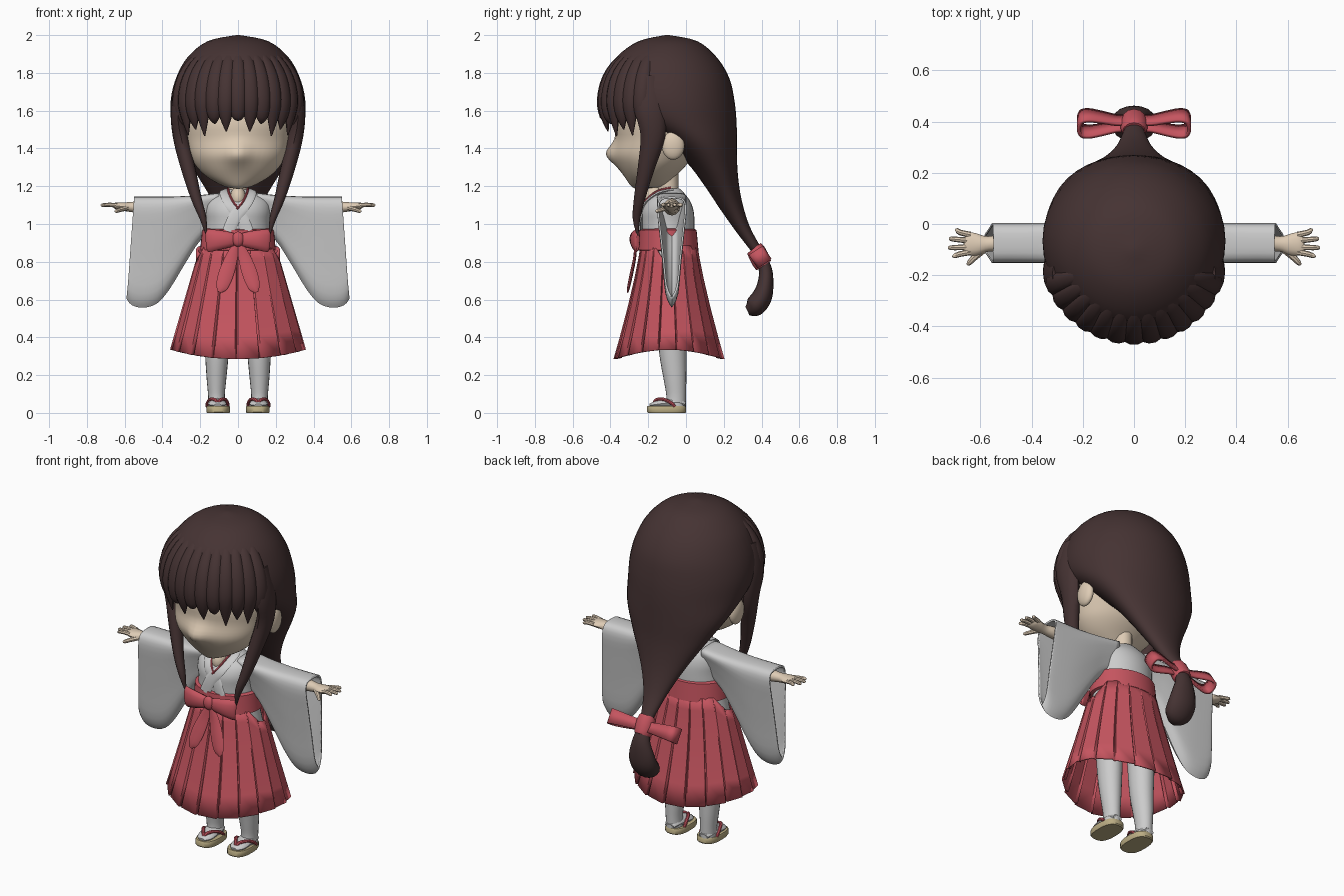
import bpy, bmesh, math
from mathutils import Vector as V

def material(name, rgb):
    m = bpy.data.materials.new(name)
    m.diffuse_color = (*rgb, 1)
    return m

HAIR = material("dark_brown", (.06, .033, .033))
RED = material("red_cloth", (.56, .09, .115))
SKIN = material("skin", (.73, .6, .46))
STRAW = material("straw", (.5, .42, .23))

def loft(name, rings, mat=None, cap=True, angle=40, mirror=False, thick=0):
    """Skin a list of closed rings into one mesh object."""
    bm = bmesh.new()
    vs = [[bm.verts.new(p) for p in r] for r in rings]
    n = len(vs[0])
    for a, b in zip(vs, vs[1:]):
        for i in range(n):
            bm.faces.new((a[i], a[(i + 1) % n], b[(i + 1) % n], b[i]))
    if cap:
        bm.faces.new(vs[0])
        bm.faces.new(vs[-1])
    bmesh.ops.recalc_face_normals(bm, faces=bm.faces)
    me = bpy.data.meshes.new(name)
    bm.to_mesh(me)
    bm.free()
    me.shade_smooth()
    me.set_sharp_from_angle(angle=math.radians(angle))
    if mat:
        me.materials.append(mat)
    ob = bpy.data.objects.new(name, me)
    bpy.context.collection.objects.link(ob)
    if thick:
        s = ob.modifiers.new("thickness", 'SOLIDIFY')
        s.thickness, s.offset = thick, 0
    if mirror:
        ob.modifiers.new("mirror", 'MIRROR').use_mirror_merge = False
    return ob

def spline(rows, k=4):
    """Catmull-Rom resampling of rows of numbers."""
    out = []
    for i in range(len(rows) - 1):
        p0, p1, p2 = rows[max(i - 1, 0)], rows[i], rows[i + 1]
        p3 = rows[min(i + 2, len(rows) - 1)]
        for j in range(k):
            t = j / k
            out.append([.5 * (2*b + (c - a)*t + (2*a - 5*b + 4*c - d)*t*t + (3*b - a - 3*c + d)*t**3)
                        for a, b, c, d in zip(p0, p1, p2, p3)])
    return out + [list(rows[-1])]

def ellipse(c, u, v, n=20, p=1):
    f = lambda w: math.copysign(abs(w) ** p, w)
    return [c + u * f(math.cos(2*math.pi*i/n)) + v * f(math.sin(2*math.pi*i/n)) for i in range(n)]

def tube(name, rows, mat=None, side=(1, 0, 0), n=12, k=4, **kw):
    """Sweep an ellipse; rows are x, y, z, half width along side, half depth."""
    rows = spline(rows, k)
    rings = []
    for i, r in enumerate(rows):
        t = (V(rows[min(i + 1, len(rows) - 1)][:3]) - V(rows[max(i - 1, 0)][:3])).normalized()
        u = V(side)
        u = (u - t * u.dot(t)).normalized()
        rings.append(ellipse(V(r[:3]), u * max(r[3], .002), t.cross(u) * max(r[4], .002), n))
    return loft(name, rings, mat, **kw)

def stack(name, rows, mat=None, n=32, k=4, p=1, **kw):
    """Rings spanning front point (y, z) to back point (y, z) with half width w."""
    rings = []
    for yf, zf, yb, zb, w in spline(rows, k):
        c, b = V((0, (yf + yb)/2, (zf + zb)/2)), V((0, (yb - yf)/2, (zb - zf)/2))
        rings.append(ellipse(c, V((max(w, .001), 0, 0)), b, n, p))
    return loft(name, rings, mat, **kw)

def ball(name, c, r, mat, mirror=False):
    rings = [ellipse(V((c[0], c[1], c[2] + r[2]*math.cos(a))), V((r[0]*math.sin(a), 0, 0)),
                     V((0, r[1]*math.sin(a), 0)), 20) for a in [.02 + i*3.1/12 for i in range(13)]]
    return loft(name, rings, mat, mirror=mirror)

# Head with a pointed nose, ears, neck
head = stack("head", [(-.26, 1.185, -.22, 1.19, .01), (-.29, 1.2, -.12, 1.2, .075), (-.325, 1.25, -.06, 1.25, .165),
    (-.36, 1.31, 0, 1.31, .225), (-.382, 1.37, .04, 1.37, .255), (-.372, 1.45, .08, 1.45, .275),
    (-.375, 1.55, .1, 1.55, .285), (-.33, 1.7, .1, 1.7, .26), (-.2, 1.85, 0, 1.85, .08)], SKIN, n=48)
for v in head.data.vertices:
    if v.co.y < -.2:
        v.co.y -= .042 * math.exp(-(v.co.x/.06)**2 - ((v.co.z - 1.37)/.06)**2)
ball("ear", (.287, -.068, 1.415), (.03, .06, .075), SKIN, True)
tube("neck", [(0, -.1, 1.1, .065, .065), (0, -.095, 1.18, .052, .055), (0, -.1, 1.28, .055, .06)], SKIN)

# Hair cap sweeping back into the tail
stack("hair_cap", [(-.11, 2, -.09, 2, .01), (-.25, 1.968, .06, 1.968, .16), (-.36, 1.89, .165, 1.88, .265),
    (-.41, 1.79, .23, 1.77, .325), (-.41, 1.68, .257, 1.65, .355), (-.35, 1.58, .268, 1.53, .352),
    (-.16, 1.47, .27, 1.4, .318), (0, 1.33, .273, 1.28, .245), (.1, 1.2, .288, 1.16, .168),
    (.18, 1.08, .312, 1.06, .108), (.265, .96, .345, .97, .064), (.35, .85, .40, .87, .035)], HAIR, n=40)
tube("tail_tuft", [(0, .385, .83, .035, .035), (0, .42, .76, .05, .035), (0, .42, .68, .075, .043),
    (0, .40, .61, .085, .054), (0, .36, .56, .075, .053), (0, .325, .54, .03, .025)], HAIR, n=16)

# Fringe locks fanned around the forehead
TIPS = (1.55, 1.49, 1.53, 1.465, 1.5, 1.47, 1.52)
for i in range(-6, 7):
    a = math.radians(11 * i)
    s = 1 - .004 * abs(i)
    rows = [(s*.36*r*math.sin(a), -.1 - .35*r*math.cos(a), z, w, d) for r, z, w, d in
            [(.4, 1.945, .015, .008), (.72, 1.875, .03, .018), (.91, 1.775, .042, .026),
             (.98, 1.66, .045, .03), (.955, 1.57, .034, .024), (.91, TIPS[abs(i)], .003, .003)]]
    tube("fringe_lock", rows, HAIR, (math.cos(a), math.sin(a), 0), 10, 3)
tube("side_lock", [(.29, -.2, 1.78, .03, .06), (.318, -.19, 1.62, .037, .08), (.305, -.175, 1.47, .041, .066),
    (.265, -.21, 1.3, .038, .045), (.222, -.245, 1.14, .028, .03), (.185, -.262, 1.03, .018, .02),
    (.165, -.255, .93, .002, .002)], HAIR, mirror=True)

# Hair ribbon: knot band and two hollow loops
tube("tail_band", [(0, .36, .872, .045, .045), (0, .375, .85, .053, .05), (0, .40, .80, .053, .05),
    (0, .412, .78, .045, .045)], RED, k=2)
half = spline([(.02, .014), (.07, .016), (.13, .03), (.175, .038), (.205, .032), (.215, .01)], 3)
outline = half + [(x, -y) for x, y in reversed(half)]
up, back = V((0, -.55, .835)), V((0, .835, .55))
loft("tail_bow_loop", [[V((x, .393, .825)) + back*y + up*(h*(.026 + .08*x)) for x, y in outline] for h in (-1, 1)],
     RED, False, mirror=True, thick=.014)

# Upper garment
stack("jacket_body", [(-.24, .66, .06, .66, .22), (-.235, .76, .055, .76, .207), (-.23, .88, .045, .88, .18),
    (-.235, 1, .045, 1, .17), (-.235, 1.07, .04, 1.07, .175), (-.21, 1.125, .02, 1.125, .16),
    (-.17, 1.165, -.02, 1.175, .09), (-.15, 1.18, -.04, 1.19, .058)])
ball("chest", (0, -.168, 1.138), (.042, .052, .06), SKIN)
for s in (1, -1):
    d = -.004 if s > 0 else 0
    tube("collar_band", [(s*.055, -.07, 1.18, .02, .008), (s*.068, -.145, 1.165, .03, .008),
        (s*.04, -.213 + d, 1.11, .034, .007), (-s*.015, -.233 + d, 1.04, .034, .006), (-s*.05, -.236 + d, .96, .034, .006)])
    tube("collar_trim", [(s*.05, -.08, 1.192, .006, .006), (s*.05, -.155, 1.172, .006, .006),
        (s*.027, -.213 + d, 1.12, .006, .006), (-s*.006, -.235 + d, 1.08, .005, .005)], RED, n=8)

# Wide hanging sleeves, open at the cuff
prof = spline([(0, 0), (.75, .015), (1, .1), (.86, .3), (.62, .6), (.4, .88), (0, 1)], 3)
prof += [(-y, f) for y, f in reversed(prof[1:-1])]
rings = []
for x, top, bot, lean in spline([(.1, 1.16, 1.0, 0), (.2, 1.148, .92, 0), (.28, 1.143, .8, 0), (.36, 1.14, .66, .005),
        (.42, 1.14, .585, .01), (.48, 1.14, .562, .02), (.53, 1.14, .575, .03), (.55, 1.14, .61, .037)], 3):
    rings.append([V((x + lean*f, -.075 + .073*y, top + (bot - top)*f)) for y, f in prof])
loft("sleeve", rings, None, False, mirror=True, thick=.01)

# Forearm, palm, fingers
tube("arm", [(.3, -.075, 1.09, .045, .045), (.5, -.075, 1.09, .036, .034), (.57, -.078, 1.09, .03, .026),
    (.615, -.08, 1.093, .043, .022), (.65, -.077, 1.097, .044, .016), (.665, -.075, 1.098, .03, .008)],
    SKIN, (0, 1, 0), mirror=True)
for y0, x1, y1 in [(-.042, .70, -.024), (-.065, .723, -.058), (-.09, .727, -.093), (-.11, .71, -.125)]:
    tube("finger", [(.64, y0, 1.098, .012, .012), (.68, (y0 + y1)/2, 1.102, .011, .011),
        (x1 - .008, y1, 1.1, .009, .009), (x1, y1, 1.099, .003, .003)], SKIN, (0, 1, 0), 8, 2, mirror=True)
tube("thumb", [(.59, -.1, 1.085, .016, .014), (.625, -.132, 1.075, .013, .012), (.645, -.153, 1.068, .01, .01),
    (.652, -.16, 1.066, .003, .003)], SKIN, (0, 1, 0), 8, 2, mirror=True)

# Pleated skirt with side slits under the belt
N, rings = 18, []
for lev in (0, .12, .3, .55, .8, 1):
    ring = []
    for i in range(N):
        for t, r in ((0, .99), (.86, 1.015), (.92, .955)):
            a = 2*math.pi*(i + t)/N - math.pi/2
            off = abs((a + math.pi/2) % math.pi - math.pi/2)
            slit = max(0, 1 - off/.5)
            top, bot = .885 - .12*slit, .285 + .05*math.cos(a)**2
            z = top + (bot - top)*lev
            q = (.95 - z)/.66
            k = 1 + (r - 1)*min(1, .3 + q)
            ring.append(V(((.18 + .187*q)*k*math.cos(a), -.09 + (.14 + .145*q**1.3)*k*math.sin(a), z)))
    rings.append(ring)
loft("pleated_skirt", rings, RED, False, 20, thick=.007)

# Belt and front bow
stack("belt", [(-.235, .855, .05, .855, .18), (-.254, .862, .066, .862, .2), (-.248, .968, .056, .968, .19),
    (-.23, .975, .04, .975, .172)], RED, n=40, k=1)
tube("front_bow_wing", [(.01, -.268, .918, .03, .012), (.05, -.272, .917, .042, .022), (.11, -.27, .915, .054, .024),
    (.155, -.26, .912, .06, .018), (.166, -.255, .911, .055, .01)], RED, (0, 0, 1), mirror=True)
ball("front_bow_knot", (0, -.277, .92), (.032, .022, .04), RED)
tube("front_bow_tail", [(.008, -.265, .9, .016, .007), (.035, -.272, .82, .033, .008), (.062, -.288, .74, .04, .009),
    (.085, -.303, .67, .032, .008), (.1, -.308, .64, .01, .004)], RED, n=8, mirror=True)

# Legs, socks, sandals
tube("leg", [(.112, -.075, .5, .072, .08), (.112, -.07, .32, .063, .072), (.114, -.058, .18, .052, .06),
    (.114, -.052, .09, .044, .052), (.112, -.055, .03, .046, .054)], mirror=True, n=20)
tube("sock_foot", [(.112, -.005, .045, .03, .015), (.112, -.04, .055, .045, .03), (.11, -.1, .052, .048, .026),
    (.108, -.16, .045, .046, .018), (.107, -.192, .04, .02, .008)], mirror=True)
loft("sandal", [ellipse(V((.105, -.103, z)), V((.063*s, 0, 0)), V((0, .104*s, 0)), 28, .75)
    for z, s in ((0, .95), (.006, 1), (.03, 1), (.036, .96))], STRAW, mirror=True)
for s in (1, -1):
    tube("sandal_strap", [(.107, -.172, .045, .009, .009), (.107 + s*.012, -.158, .068, .01, .009),
        (.108 + s*.038, -.12, .072, .01, .009), (.108 + s*.053, -.075, .05, .01, .009),
        (.108 + s*.055, -.06, .032, .008, .008)], RED, n=8, k=3, mirror=True)
